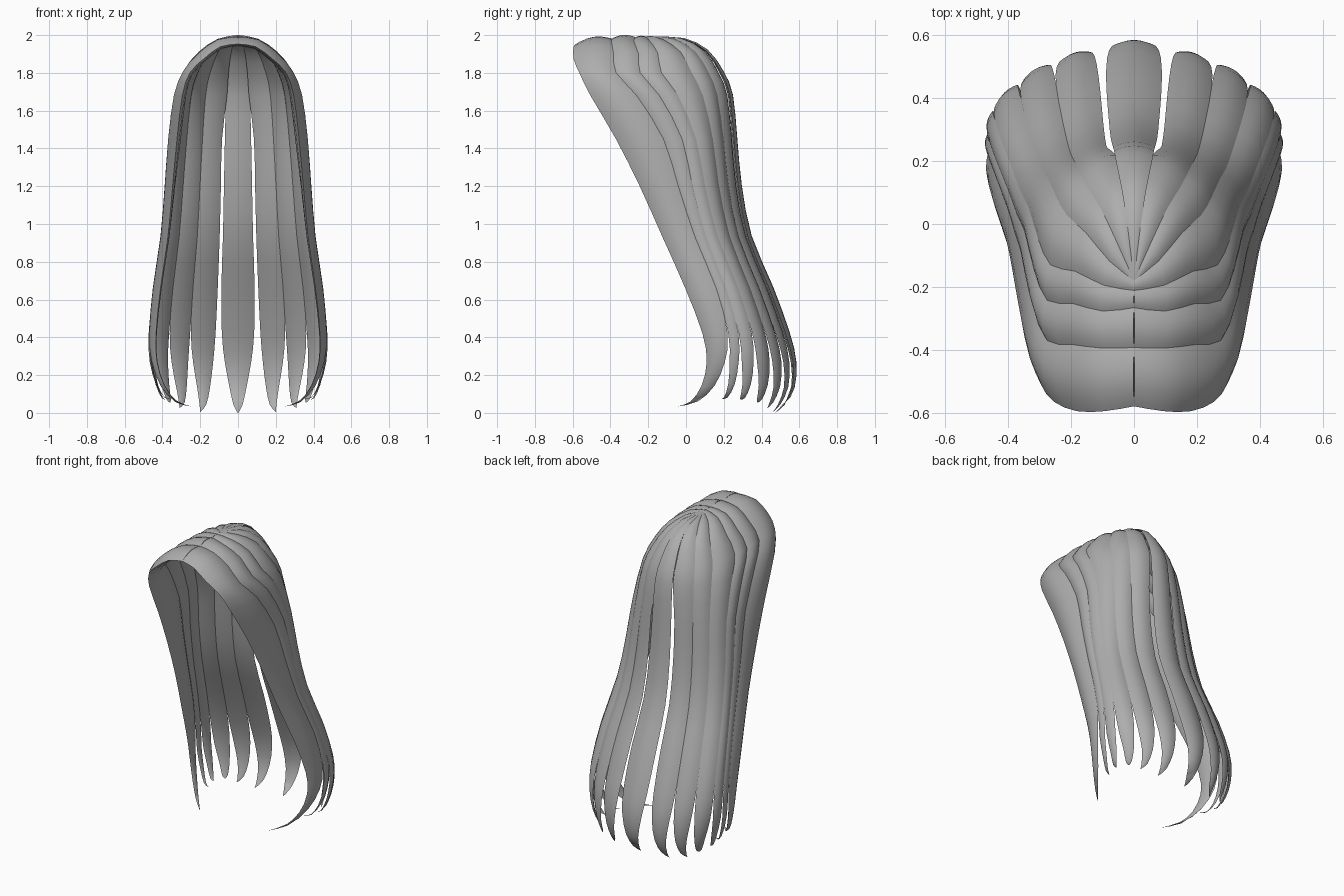
import bpy, bmesh
from mathutils import Vector

if "Cube" in bpy.data.objects:
    bpy.data.objects.remove(bpy.data.objects["Cube"])

# One flat colour for all the hair
hair = bpy.data.materials.new("hair_grey")
hair.diffuse_color = (0.42, 0.42, 0.42, 1)
hair.use_nodes = True
hair.node_tree.nodes["Principled BSDF"].inputs["Base Color"].default_value = hair.diffuse_color

# Shell of the hairstyle per level: height, half width, front y, back y
LEVELS = [
    (1.993, .00, -.575, -.18), (1.98, .10, -.59, .0), (1.915, .195, -.59, .12),
    (1.80, .275, -.56, .195), (1.68, .318, -.50, .24), (1.45, .348, -.365, .26),
    (1.20, .373, -.24, .28), (.93, .40, -.12, .33), (.66, .442, .00, .44),
    (.42, .466, .085, .53), (.28, .466, .105, .575), (.17, .45, .09, .592),
    (.09, .43, .07, .575), (.03, .40, .00, .52)]
TAPER = [1] * 9 + [.92, .75, .5, .28, .015]   # lock width down its length
PULL = [0] * 10 + [.04, .2, .52, 1]          # how far a lock bends to its tip

# Lock borders from the face (0) to the middle of the back (7)
SIDE = [.93, 1.0, 1.0, .96, .78, .54, .25, .19]          # share of half width
DEPTH = {0: (0, .46, .78, .92, 1, 1, 1, 1),              # share of depth, by level
         1: (0, .33, .53, .67, .80, .90, .97, .98),
         3: (0, .25, .42, .57, .78, .90, .97, .99),
         5: (0, .39, .55, .67, .81, .90, .97, .99),
         8: (0, .36, .48, .63, .77, .88, .96, 1),
         10: (0, .26, .39, .56, .74, .87, .95, .99),
         13: (0, .26, .39, .56, .74, .87, .95, .99)}


def depth(border, level):
    keys = sorted(DEPTH)
    lo = max(k for k in keys if k <= level)
    hi = min(k for k in keys if k >= level)
    f = 0 if hi == lo else (level - lo) / (hi - lo)
    return DEPTH[lo][border] * (1 - f) + DEPTH[hi][border] * f


def border_point(border, level):
    z, w, front, back = LEVELS[level]
    v = depth(border, level)
    u = SIDE[border]
    if border == 6 and level < 5:      # locks close up towards the crown
        u = .19
    drop = (.04 if border == 0 else .025 * (1 - v)) if level < 3 else 0
    return Vector((w * u, front + (back - front) * v, z - drop))


def refine(points):
    """Insert a smooth midpoint between neighbouring points."""
    out = []
    n = len(points)
    for i in range(n - 1):
        p, a, b, q = (points[max(i - 1, 0)], points[i], points[i + 1],
                      points[min(i + 2, n - 1)])
        out += [a, (a + b) * .5625 - (p + q) * .0625]
    return out + [points[-1]]


def build_lock(name, edges, tip, inner, mirrored=True):
    """Loft a lens section between two border lines, ending in a point."""
    mids, halves = [], []
    for i, (a, b) in enumerate(edges):
        mids.append(((a + b) / 2).lerp(Vector(tip), PULL[i]))
        halves.append((b - a) / 2 * TAPER[i] * 1.05)
    axis = refine([Vector((0, (f + b) / 2, z - .4)) for z, w, f, b in LEVELS])
    mids, halves = refine(mids), refine(halves)
    bm = bmesh.new()
    rings = []
    n = len(mids)
    for i in range(n):
        along = mids[min(i + 1, n - 1)] - mids[max(i - 1, 0)]
        half = halves[i]
        wide = 2 * half.length
        out = half.cross(along)
        out = out.normalized() if out.length > 1e-7 else Vector((0, 0, 1))
        if out.dot(mids[i] - axis[i]) < 0:
            out.negate()
        ring = []
        for t in (-1, -.75, -.35, 0, .35, .75, 1):       # outer bulge
            ring.append(bm.verts.new(mids[i] + half * t + out * wide * .13 * (1 - t * t)))
        for t in (.7, 0, -.7):                           # inner face
            ring.append(bm.verts.new(mids[i] + half * t - out * wide * inner * (1 - t * t)))
        rings.append(ring)
    m = len(rings[0])
    for r, s in zip(rings, rings[1:]):
        for j in range(m):
            k = (j + 1) % m
            bm.faces.new((r[j], r[k], s[k], s[j]))
    bm.faces.new(rings[0])
    bm.faces.new(rings[-1])
    bmesh.ops.remove_doubles(bm, verts=bm.verts, dist=.0003)
    bmesh.ops.recalc_face_normals(bm, faces=bm.faces)
    mesh = bpy.data.meshes.new(name)
    bm.to_mesh(mesh)
    bm.free()
    mesh.materials.append(hair)
    ob = bpy.data.objects.new(name, mesh)
    bpy.context.collection.objects.link(ob)
    bpy.ops.object.select_all(action='DESELECT')
    ob.select_set(True)
    bpy.context.view_layer.objects.active = ob
    bpy.ops.object.shade_smooth_by_angle(angle=.9)
    if mirrored:
        mod = ob.modifiers.new("mirror", 'MIRROR')
        mod.use_mirror_merge = False


# Side locks, from the face to the back, mirrored left and right
LOCKS = [("face_lock", (.25, -.04, .035), .13), ("temple_lock", (.35, .19, .075), .09),
         ("ear_lock", (.38, .29, .07), .08), ("side_lock", (.36, .38, .055), .08),
         ("rear_side_lock", (.31, .43, .025), .08), ("rear_lock", (.20, .46, .005), .08)]
for i, (name, tip, inner) in enumerate(LOCKS):
    build_lock(name, [(border_point(i, k), border_point(i + 1, k))
                      for k in range(len(LEVELS))], tip, inner)

# Single lock down the middle of the back
flip = Vector((-1, 1, 1))
middle = [border_point(7, k) for k in range(len(LEVELS))]
build_lock("middle_back_lock", [(p * flip, p) for p in middle], (0, .47, .0), .08, False)
